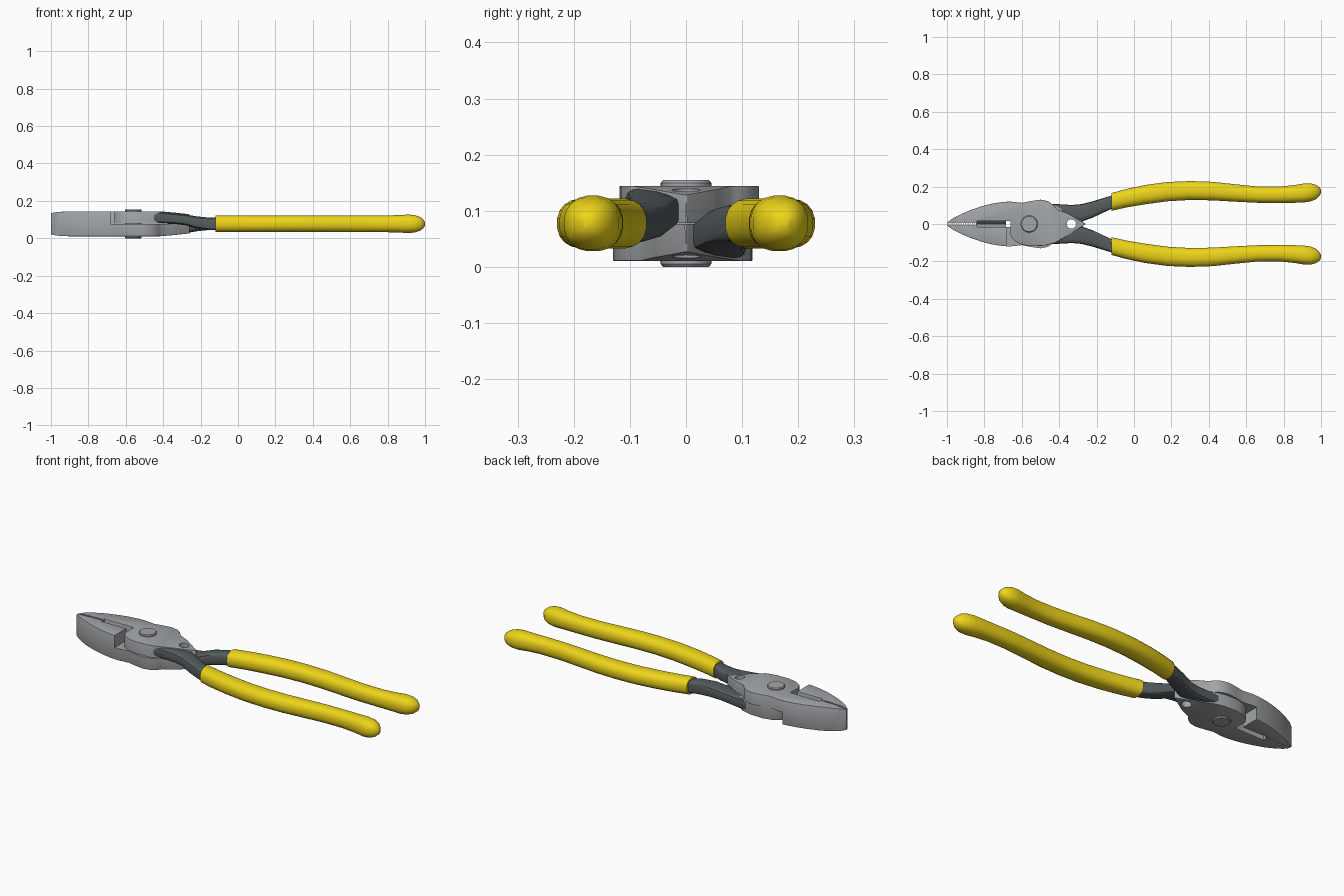
import bpy, bmesh, math

if "Cube" in bpy.data.objects:
    bpy.data.objects.remove(bpy.data.objects["Cube"])

ZC = 0.0775  # mid height; the two levers are the same part turned 180 degrees about x


def material(name, rgb):
    m = bpy.data.materials.new(name)
    m.diffuse_color = (*rgb, 1)
    m.use_nodes = True
    m.node_tree.nodes["Principled BSDF"].inputs["Base Color"].default_value = m.diffuse_color
    return m


STEEL = material("steel", (0.36, 0.38, 0.39))
DARK = material("dark_steel", (0.09, 0.105, 0.11))
YELLOW = material("yellow_grip", (0.85, 0.66, 0.01))


def make_object(name, bm, mat=None):
    bmesh.ops.recalc_face_normals(bm, faces=bm.faces)
    me = bpy.data.meshes.new(name)
    bm.to_mesh(me)
    bm.free()
    ob = bpy.data.objects.new(name, me)
    bpy.context.collection.objects.link(ob)
    if mat:
        me.materials.append(mat)
    return ob


def prism(name, pts, z0, z1, mat=None, cuts=(), half=None):
    """Extrude an outline; optionally slice it in x and scale thickness along x."""
    bm = bmesh.new()
    face = bm.faces.new([bm.verts.new((x, y, z0)) for x, y in pts])
    ext = bmesh.ops.extrude_face_region(bm, geom=[face])
    for v in ext["geom"]:
        if isinstance(v, bmesh.types.BMVert):
            v.co.z = z1
    for x in cuts:
        bmesh.ops.bisect_plane(bm, geom=bm.verts[:] + bm.edges[:] + bm.faces[:],
                               plane_co=(x, 0, 0), plane_no=(1, 0, 0))
    if half:
        for v in bm.verts:
            v.co.z = math.copysign(half(v.co.x), v.co.z)
    return make_object(name, bm, mat)


def loft(name, sections, n, power, mat):
    """Skin rounded cross-sections given as (x, y0, y1, z0, z1)."""
    bm = bmesh.new()
    rings = []
    for x, y0, y1, z0, z1 in sections:
        ring = []
        for i in range(n):
            a = 2 * math.pi * (i + 0.5) / n
            c, s = math.cos(a), math.sin(a)
            c, s = (math.copysign(abs(t) ** power, t) for t in (c, s))
            ring.append(bm.verts.new((x, (y0 + y1) / 2 + c * (y1 - y0) / 2,
                                      (z0 + z1) / 2 + s * (z1 - z0) / 2)))
        rings.append(ring)
    for a, b in zip(rings, rings[1:]):
        for i in range(n):
            j = (i + 1) % n
            bm.faces.new((a[i], a[j], b[j], b[i]))
    bm.faces.new(rings[0])
    bm.faces.new(rings[-1])
    return make_object(name, bm, mat)


def finish(ob, angle=30):
    bpy.ops.object.select_all(action="DESELECT")
    ob.select_set(True)
    bpy.context.view_layer.objects.active = ob
    bpy.ops.object.shade_smooth_by_angle(angle=math.radians(angle))


def pair(ob, name_a, name_b):
    """Place a part and its twin turned about the long axis."""
    finish(ob)
    ob.name = name_a
    ob.location.z = ZC
    twin = ob.copy()
    twin.name = name_b
    twin.rotation_euler.x = math.pi
    bpy.context.collection.objects.link(twin)


def thickness(x):
    keys = [(-1, .057), (-.97, .063), (-.9, .067), (-.42, .067), (-.34, .060), (-.25, .050)]
    for (xa, za), (xb, zb) in zip(keys, keys[1:]):
        if x <= xb:
            return za + (zb - za) * max(0, (x - xa) / (xb - xa))
    return keys[-1][1]


# Head: jaw plus lap-joint plate
outline = [(-1, .002), (-.84, .002), (-.84, .016), (-.66, .016), (-.66, -.06), (-.645, -.085),
           (-.61, -.107), (-.56, -.118), (-.48, -.116), (-.42, -.1), (-.34, -.052),
           (-.26, -.002), (-.26, .002), (-.35, .055), (-.41, .078), (-.435, .105),
           (-.46, .122), (-.5, .13), (-.55, .123), (-.6, .113), (-.66, .12), (-.7, .118),
           (-.76, .109), (-.82, .093), (-.88, .072), (-.93, .05), (-.97, .029), (-.99, .015),
           (-1, .008)]
head = prism("jaw", outline, -.067, .067, STEEL, (-.97, -.9, -.42, -.34), thickness)
bev = head.modifiers.new("bevel", "BEVEL")
bev.width, bev.segments, bev.limit_method = .004, 2, "ANGLE"
bev.angle_limit = math.radians(50)

# Cutters: lap joint, through hole, jaw teeth
lap = prism("lap_cutter", [(-.683, -.3), (0, -.3), (0, .3), (-.683, .3)], -.2, .0008)
hole = prism("hole_cutter", [(-.335 + .025 * math.cos(i * math.pi / 12),
                              .025 * math.sin(i * math.pi / 12)) for i in range(24)], -.2, .2)
saw = [(-1.02, -.02)] + [(-1.02 + i * .006, .007 if i % 2 else .001) for i in range(30)]
teeth = prism("teeth_cutter", saw + [(-.846, -.02)], -.2, .2)
cutters = [lap, hole, teeth]
for c in cutters:
    c.hide_render = True
    mod = head.modifiers.new(c.name, "BOOLEAN")
    mod.operation, mod.object, mod.solver = "DIFFERENCE", c, "EXACT"
dg = bpy.context.evaluated_depsgraph_get()
baked = bpy.data.meshes.new_from_object(head.evaluated_get(dg))
head.modifiers.clear()
head.data = baked
for c in cutters:
    bpy.data.objects.remove(c)
pair(head, "jaw_back", "jaw_front")

# Cutting edges inside the slot
bm = bmesh.new()
ends = [[bm.verts.new((x, y, z)) for y, z in ((.02, -.045), (.001, 0), (.02, .045))]
        for x in (-.842, -.684)]
for i in range(3):
    j = (i + 1) % 3
    bm.faces.new((ends[0][i], ends[0][j], ends[1][j], ends[1][i]))
for e in ends:
    bm.faces.new(e)
pair(make_object("blade", bm, STEEL), "cutting_edge_back", "cutting_edge_front")

# Shanks between head and grips
shank = loft("shank", [(-.45, -.108, -.03, .002, .063), (-.4, -.106, -.03, .001, .062),
                       (-.33, -.102, -.03, -.002, .056), (-.28, -.107, -.012, -.008, .050),
                       (-.22, -.122, -.034, -.026, .040), (-.16, -.14, -.062, -.034, .034),
                       (-.08, -.165, -.1, -.034, .034)], 16, .5, DARK)
pair(shank, "shank_front", "shank_back")

# Padded grips
path = [(-.12, .118, .048, .045), (-.04, .138, .05, .045), (.06, .157, .052, .045),
        (.18, .173, .052, .045), (.3, .179, .051, .045), (.42, .176, .05, .045),
        (.54, .166, .047, .045), (.66, .157, .044, .045), (.78, .156, .044, .045),
        (.86, .161, .048, .047), (.91, .166, .051, .050), (.945, .169, .049, .047),
        (.975, .171, .038, .037), (.992, .173, .023, .023), (1, .174, .009, .009)]
grip = loft("grip", [(x, -y - r, -y + r, -h, h) for x, y, r, h in path], 20, .85, YELLOW)
pair(grip, "grip_front", "grip_back")

# Pivot rivet
rim = [(x, .045 if abs(x) < .074 else .041) for x in (-ZC, -.0725, .0725, ZC)]
bm = bmesh.new()
rings = [[bm.verts.new((-.56 + r * math.cos(i * math.pi / 16), r * math.sin(i * math.pi / 16), z + ZC))
          for i in range(32)] for z, r in rim]
for a, b in zip(rings, rings[1:]):
    for i in range(32):
        j = (i + 1) % 32
        bm.faces.new((a[i], a[j], b[j], b[i]))
bm.faces.new(rings[0])
bm.faces.new(rings[-1])
finish(make_object("pivot_rivet", bm, STEEL))
